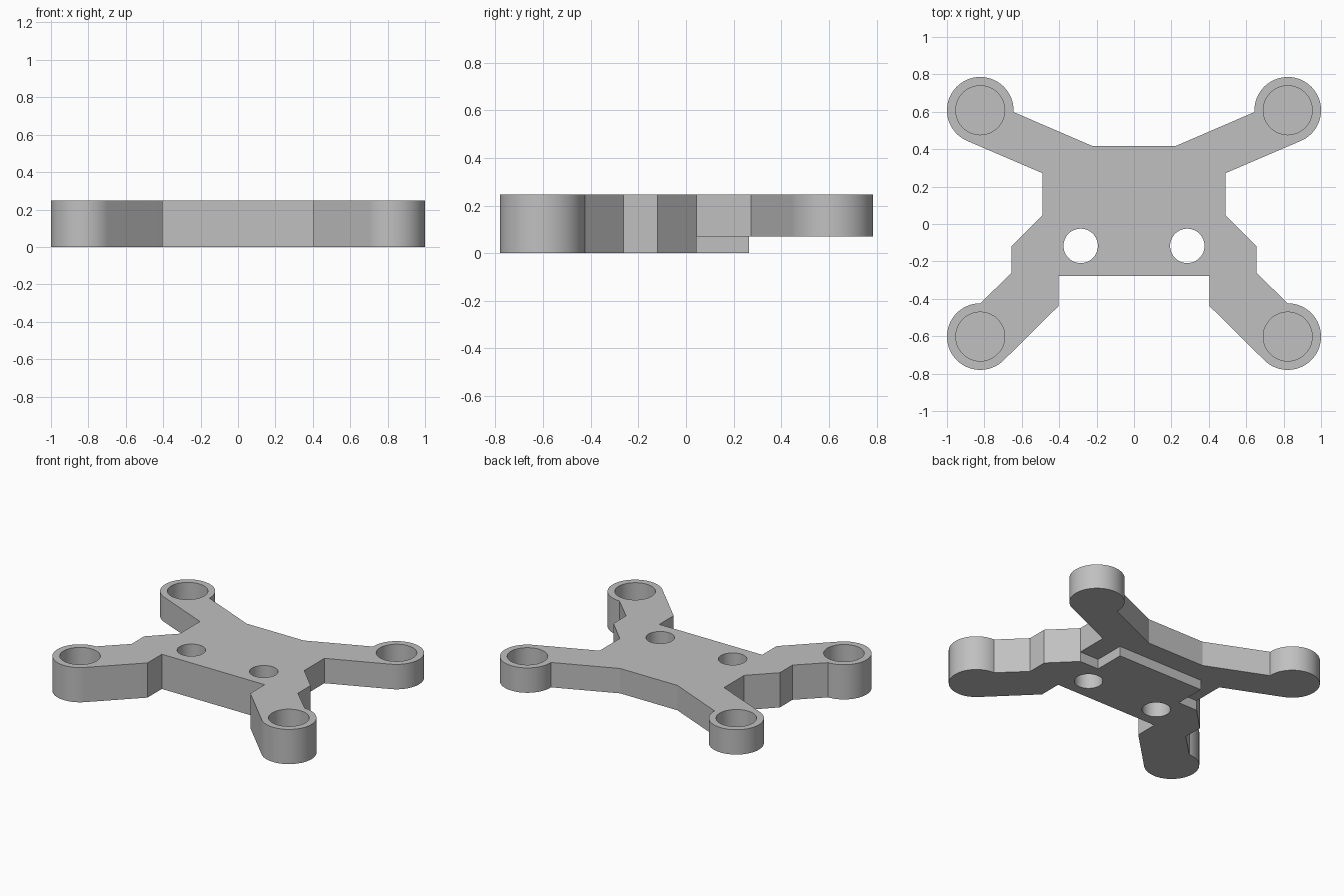
import bpy
import bmesh
from math import cos, sin, radians

TOP = 0.247       # upper surface
STEP = 0.07       # underside of the thin rear half
REAR = (0.822, 0.608)
FRONT = (0.822, -0.602)
PAD_R = 0.178

if "Cube" in bpy.data.objects:
    bpy.data.objects.remove(bpy.data.objects["Cube"], do_unlink=True)

grey = bpy.data.materials.new("plain grey")
grey.use_nodes = True
grey.diffuse_color = (0.53, 0.53, 0.53, 1)
grey.node_tree.nodes["Principled BSDF"].inputs["Base Color"].default_value = grey.diffuse_color


def arc(center, radius, start, end, steps):
    """Points on a circle between two angles in degrees."""
    angles = [radians(start + (end - start) * i / steps) for i in range(steps + 1)]
    return [(center[0] + radius * cos(a), center[1] + radius * sin(a)) for a in angles]


def mirrored(half):
    """Close a half outline by reflecting it across x = 0."""
    return half + [(-x, y) for x, y in reversed(half)]


def prism(name, outline, low, high):
    """Extrude a flat outline between two heights."""
    bm = bmesh.new()
    face = bm.faces.new([bm.verts.new((x, y, low)) for x, y in outline])
    grown = bmesh.ops.extrude_face_region(bm, geom=[face])["geom"]
    bmesh.ops.translate(bm, vec=(0, 0, high - low),
                        verts=[v for v in grown if isinstance(v, bmesh.types.BMVert)])
    bmesh.ops.recalc_face_normals(bm, faces=bm.faces)
    mesh = bpy.data.meshes.new(name)
    bm.to_mesh(mesh)
    bm.free()
    mesh.materials.append(grey)
    obj = bpy.data.objects.new(name, mesh)
    bpy.context.collection.objects.link(obj)
    return obj


def cut(target, cutter):
    """Subtract the cutter, then discard it."""
    cutter.hide_render = True
    bpy.context.view_layer.objects.active = target
    mod = target.modifiers.new("cut", "BOOLEAN")
    mod.operation = "DIFFERENCE"
    mod.solver = "EXACT"
    mod.object = cutter
    bpy.ops.object.modifier_apply(modifier=mod.name)
    bpy.data.objects.remove(cutter, do_unlink=True)


# Four-armed plate with round pads
half = [(0.405, -0.278), (0.405, -0.44)]
half += arc(FRONT, PAD_R, 225, 450, 45)
half += [(0.655, -0.262), (0.655, -0.12), (0.49, 0.045), (0.49, 0.272)]
half += arc(REAR, PAD_R, -67, 183, 50)
half += [(0.225, 0.418)]
plate = prism("bracket_plate", mirrored(half), 0, TOP)

# Underside step that leaves a raised central block
relief = [(0.34, 0.265), (0.34, 0.045), (1.2, 0.045), (1.2, 1)]
cut(plate, prism("rear_relief", mirrored(relief), -0.1, STEP))

# Blind pockets in the pads and through holes in the body
for side in (-1, 1):
    for x, y in (FRONT, REAR):
        ring = arc((side * x, y), 0.131, 0, 352.5, 47)
        cut(plate, prism("pad_pocket", ring, TOP - 0.16, TOP + 0.1))
    ring = arc((side * 0.285, -0.117), 0.092, 0, 352.5, 47)
    cut(plate, prism("screw_hole", ring, -0.1, TOP + 0.1))

bpy.ops.object.select_all(action="DESELECT")
plate.select_set(True)
bpy.context.view_layer.objects.active = plate
bpy.ops.object.shade_smooth_by_angle(angle=radians(20))
